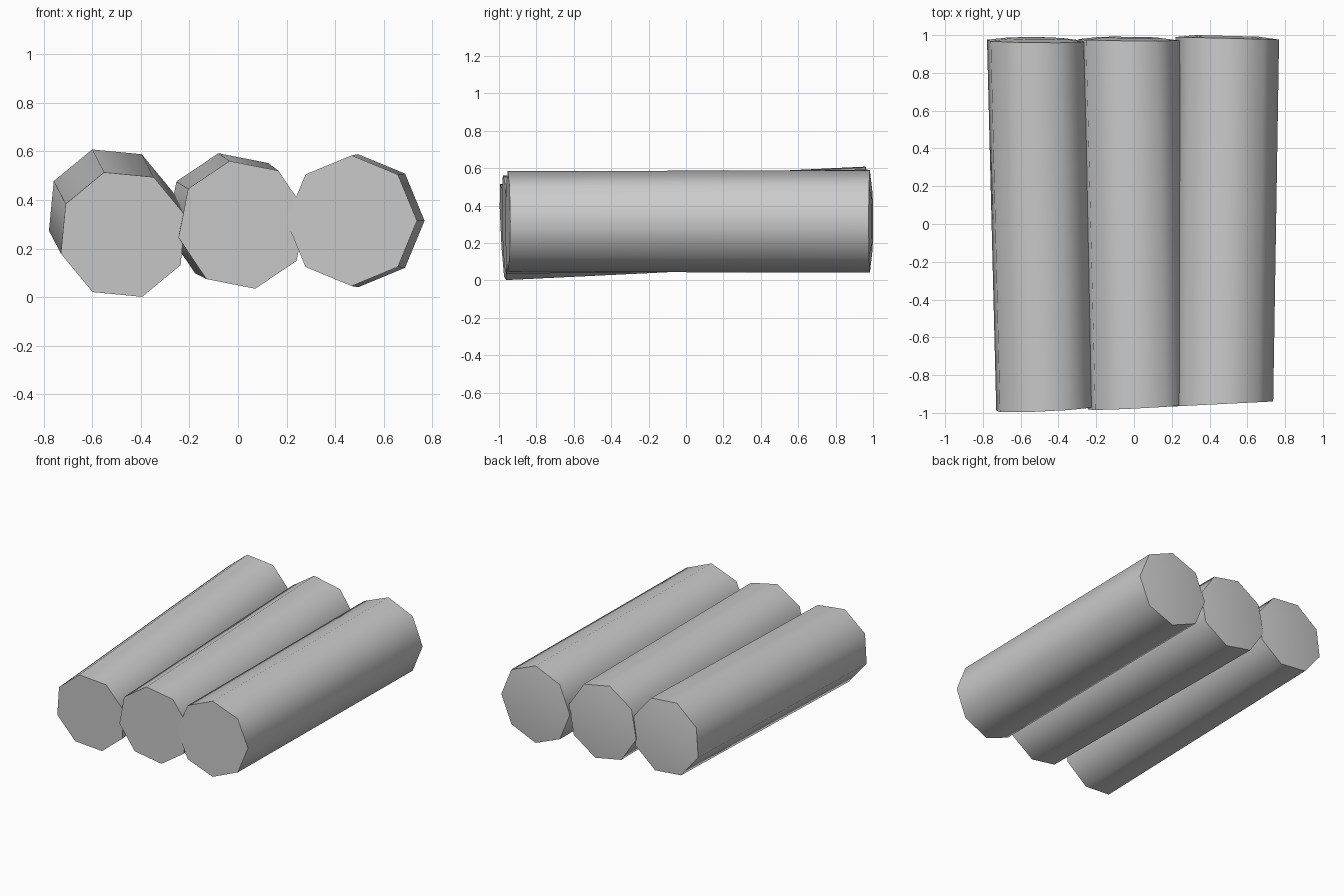
import bpy, bmesh, math

if "Cube" in bpy.data.objects:
    bpy.data.objects.remove(bpy.data.objects["Cube"])


def make_log(name, front, back, r_front, r_back, start, front_tilt, back_tilt):
    """Eight-sided log between two (x, y, z) centres; tilts shear the ends in y."""
    bm = bmesh.new()

    def ring(centre, radius, tilt):
        verts = []
        for i in range(8):
            a = math.radians(start + 45 * i)
            dx, dz = radius * math.cos(a), radius * math.sin(a)
            y = centre[1] + tilt[0] * dx + tilt[1] * dz
            verts.append(bm.verts.new((centre[0] + dx, y, centre[2] + dz)))
        return verts

    # front rim, back rim and the slightly raised inner ring of the back end
    bulge = (back[0], back[1] + 0.013, back[2])
    rings = [ring(front, r_front, front_tilt),
             ring(back, r_back, back_tilt),
             ring(bulge, r_back * 0.6, back_tilt)]
    for a, b in zip(rings, rings[1:]):
        for i in range(8):
            j = (i + 1) % 8
            bm.faces.new((a[i], a[j], b[j], b[i]))
    bm.faces.new(rings[0])
    bm.faces.new(rings[2])
    bmesh.ops.recalc_face_normals(bm, faces=bm.faces)

    mesh = bpy.data.meshes.new(name)
    bm.to_mesh(mesh)
    bm.free()
    obj = bpy.data.objects.new(name, mesh)
    bpy.context.collection.objects.link(obj)

    # rounded bark, crisp end caps
    bpy.ops.object.select_all(action='DESELECT')
    obj.select_set(True)
    bpy.context.view_layer.objects.active = obj
    bpy.ops.object.shade_smooth_by_angle(angle=math.radians(60))


# three logs side by side, each leaning a little differently
make_log("left_log", (-0.473, -0.979, 0.258), (-0.522, 0.970, 0.352),
         0.268, 0.268, 107, (0.045, -0.05), (-0.01, -0.04))
make_log("middle_log", (0.018, -0.97, 0.298), (-0.027, 0.975, 0.326),
         0.268, 0.272, 101.4, (0.05, -0.025), (-0.01, -0.02))
make_log("right_log", (0.468, -0.953, 0.315), (0.494, 0.983, 0.315),
         0.269, 0.274, 90, (0.05, 0.0), (-0.025, 0.0))
